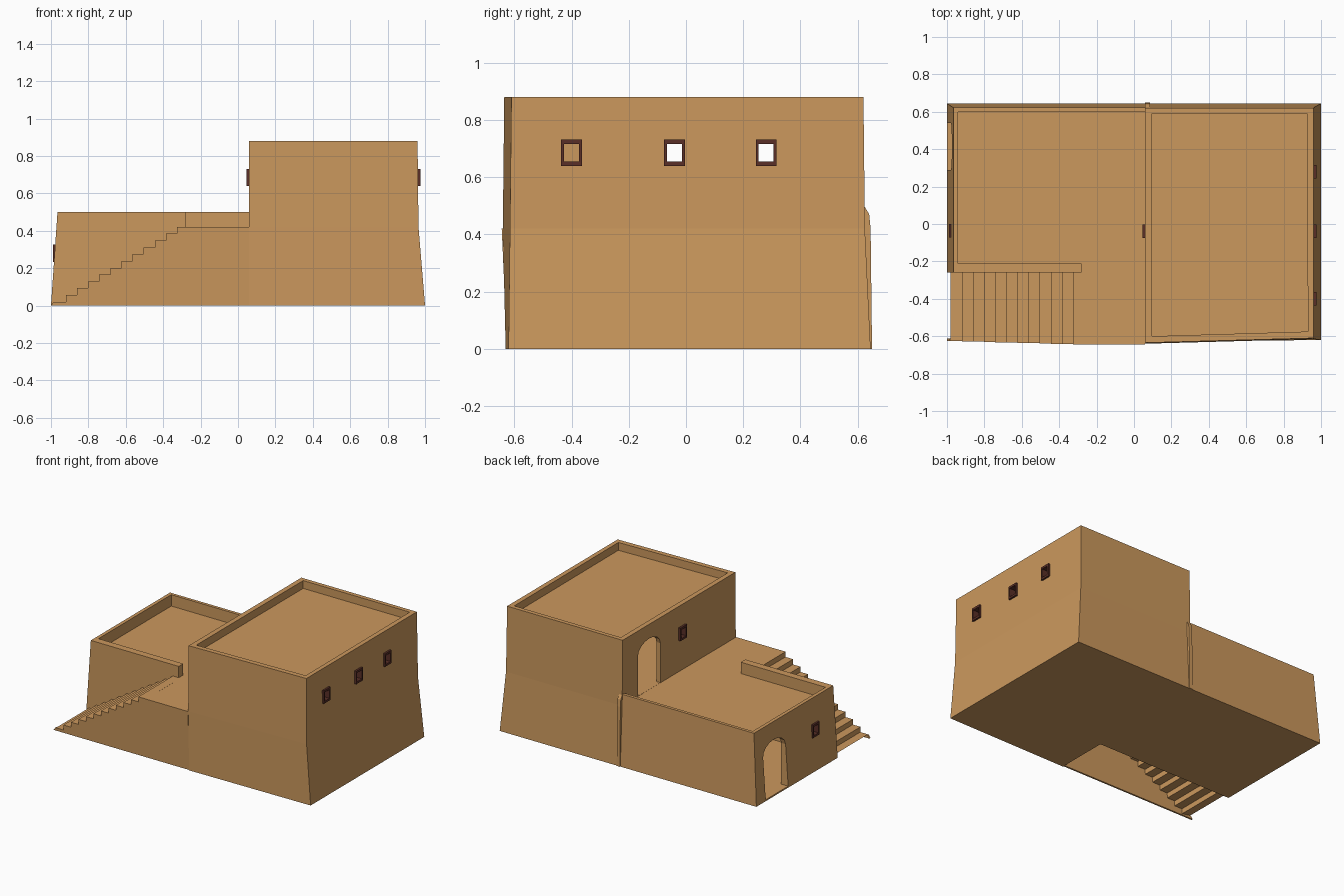
import bpy, bmesh, math

cube = bpy.data.objects.get("Cube")
if cube:
    bpy.data.objects.remove(cube, do_unlink=True)


def material(name, rgb):
    m = bpy.data.materials.new(name)
    m.use_nodes = True
    m.diffuse_color = (*rgb, 1)
    m.node_tree.nodes["Principled BSDF"].inputs["Base Color"].default_value = (*rgb, 1)
    return m


CLAY = material("sand clay", (0.60, 0.315, 0.11))
WOOD = material("dark red wood", (0.10, 0.028, 0.02))


def loft(name, rings, mat=CLAY):
    """Closed solid through matching rings of points."""
    bm = bmesh.new()
    loops = [[bm.verts.new(p) for p in ring] for ring in rings]
    n = len(loops[0])
    bm.faces.new(loops[0])
    bm.faces.new(loops[-1])
    for a, b in zip(loops, loops[1:]):
        for i in range(n):
            j = (i + 1) % n
            bm.faces.new((a[i], a[j], b[j], b[i]))
    bmesh.ops.recalc_face_normals(bm, faces=bm.faces)
    mesh = bpy.data.meshes.new(name)
    bm.to_mesh(mesh)
    bm.free()
    mesh.materials.append(mat)
    ob = bpy.data.objects.new(name, mesh)
    bpy.context.collection.objects.link(ob)
    return ob


def box(name, x, y, z, mat=CLAY):
    return loft(name, [[(x[0], y[0], h), (x[1], y[0], h), (x[1], y[1], h), (x[0], y[1], h)]
                       for h in z], mat)


def arch(name, x, y, z, rise=0.08):
    """Doorway cutter with a rounded head, running along x."""
    mid, half = (y[0] + y[1]) / 2, (y[1] - y[0]) / 2
    pts = [(y[0], z[0]), (y[1], z[0])]
    for i in range(9):
        t = math.pi * i / 8
        pts.append((mid + half * math.cos(t), z[1] - rise + rise * math.sin(t)))
    return loft(name, [[(h, *p) for p in pts] for h in x])


def cut(ob, cutters):
    for c in cutters:
        c.hide_render = True
        mod = ob.modifiers.new("cut", 'BOOLEAN')
        mod.operation, mod.solver, mod.object = 'DIFFERENCE', 'EXACT', c
    bpy.context.view_layer.update()
    result = ob.evaluated_get(bpy.context.evaluated_depsgraph_get())
    mesh = bpy.data.meshes.new_from_object(result)
    ob.modifiers.clear()
    ob.data = mesh
    for c in cutters:
        bpy.data.objects.remove(c, do_unlink=True)


def opening(x, y, z):
    return box("window_cutter", x, (y - 0.036, y + 0.036), (z - 0.045, z + 0.045))


def window(name, x, y, z):
    """Wooden frame lining a wall opening."""
    frame = box(name, x, (y - 0.036, y + 0.036), (z - 0.046, z + 0.046), WOOD)
    hole = box("hole", (x[0] - 0.1, x[1] + 0.1), (y - 0.026, y + 0.026), (z - 0.031, z + 0.031), WOOD)
    cut(frame, [hole])


# Tall house: flared base, hollow upper room, sunken roof
tall = loft("tall_house", [
    [(0.06, -0.63, 0), (1, -0.62, 0), (1, 0.645, 0), (0.06, 0.645, 0)],
    [(0.06, -0.64, 0.42), (0.965, -0.615, 0.42), (0.965, 0.625, 0.42), (0.06, 0.625, 0.42)],
    [(0.06, -0.635, 0.88), (0.96, -0.61, 0.88), (0.96, 0.62, 0.88), (0.06, 0.62, 0.88)]])
roof_well = loft("roof_well", [
    [(0.095, -0.6, h), (0.93, -0.575, h), (0.925, 0.59, h), (0.095, 0.59, h)] for h in (0.825, 1)])
RIGHT_WINDOWS = (-0.4, -0.04, 0.28)
cut(tall, [roof_well,
           box("room", (0.09, 0.93), (-0.57, 0.59), (0.421, 0.80)),
           arch("doorway", (0, 0.12), (0.2, 0.45), (0.421, 0.78)),
           opening((0, 0.12), -0.04, 0.685)]
    + [opening((0.9, 1.1), y, 0.685) for y in RIGHT_WINDOWS])
for i, y in enumerate(RIGHT_WINDOWS):
    window(f"right_window_{i + 1}", (0.93, 0.975), y, 0.685)
window("terrace_window", (0.045, 0.09), -0.04, 0.685)

# Low house: sloped walls, terrace with parapet open towards the landing
low = loft("low_house", [
    [(-1, -0.26, 0), (0.06, -0.26, 0), (0.06, 0.645, 0), (-1, 0.645, 0)],
    [(-0.965, -0.26, 0.5), (0.06, -0.26, 0.5), (0.06, 0.622, 0.5), (-0.965, 0.622, 0.5)]])
cut(low, [box("terrace", (-0.94, 0.1), (-0.21, 0.6), (0.42, 0.6)),
          box("gap", (-0.28, 0.1), (-0.3, -0.2), (0.42, 0.6)),
          box("room", (-0.945, 0.03), (-0.23, 0.6), (0.01, 0.39)),
          arch("doorway", (-1.1, -0.9), (0.29, 0.54), (0.01, 0.38)),
          opening((-1.1, -0.9), -0.035, 0.28)])
window("left_window", (-0.99, -0.945), -0.035, 0.28)

# Seam rib where the two houses join at the back
loft("back_rib", [[(0.06, 0.6, h), (0.085, 0.6, h), (0.085, y, h), (0.06, y, h)]
                  for h, y in ((0, 0.65), (0.42, 0.645), (0.47, 0.64), (0.5, 0.622))])

# Stairs and landing: stepped shell, open underneath
STEPS, RUN, RISE = 12, 0.0595, 0.0364
steps = [(-1, 0), (-0.985, 0.02)]
for i in range(STEPS):
    x, z = -0.98 + RUN * i, 0.02 + RISE * i
    steps += [(x, z), (x + RUN, z)]
steps += [(-0.266, 0.42), (0.06, 0.42)]


def front_y(z):
    return -0.625 - 0.045 * z


under = [(x + 0.008, z - 0.012) for x, z in steps[3:-1]] + [(0.06, 0.408)]
shell = steps[2:] + under[::-1]
loft("stairs", [[(x, front_y(z) + 0.001, z) for x, z in shell],
                [(x, -0.259, z) for x, z in shell]])

# Front wall below the stairs and landing
outline = steps + [(0.06, 0)]
loft("stair_front_wall", [[(x, front_y(z) + d, z) for x, z in outline] for d in (0, 0.012)])
